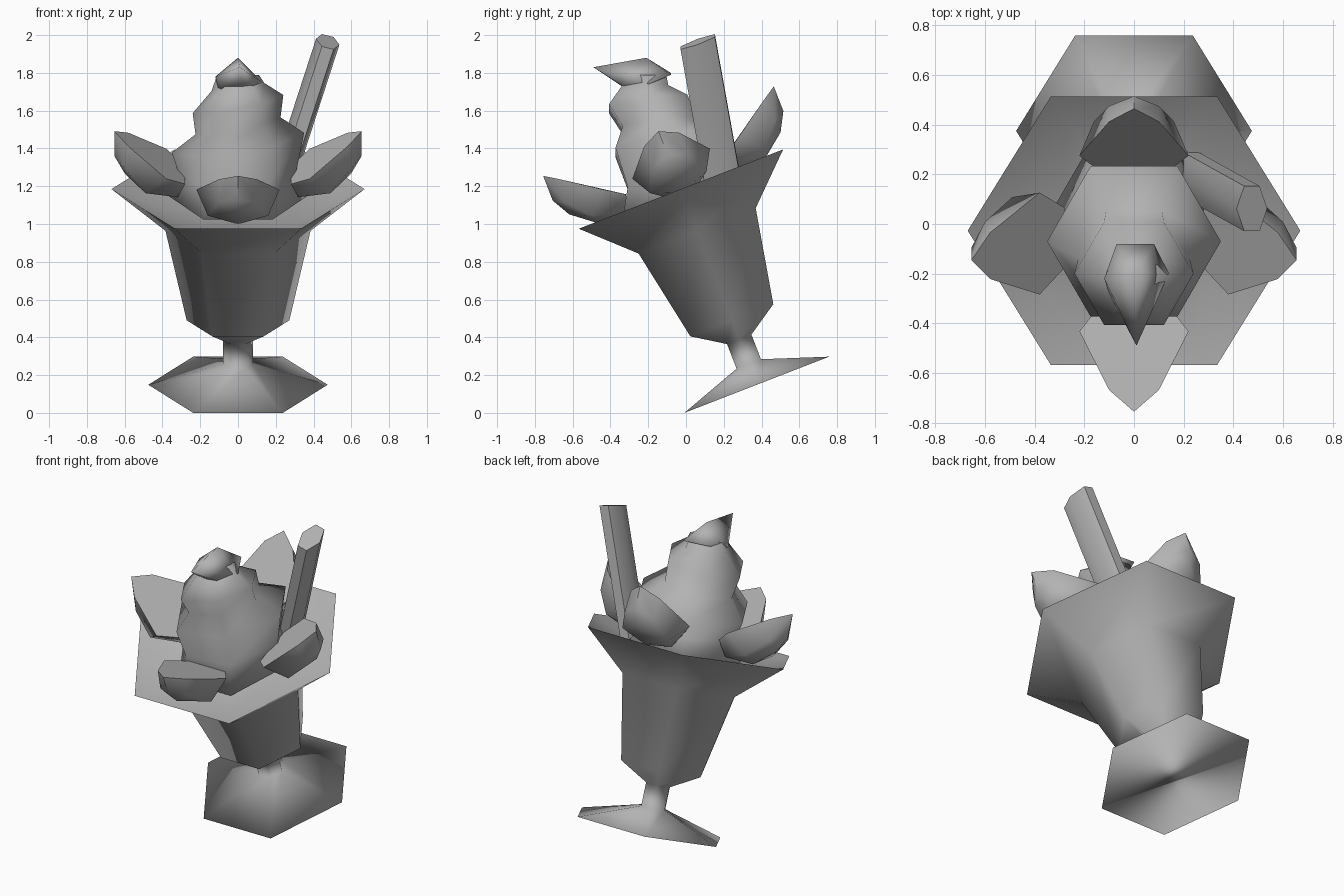
import bpy, bmesh
from math import sin, cos, pi, radians
from mathutils import Matrix, Vector

cube = bpy.data.objects.get("Cube")
if cube:
    bpy.data.objects.remove(cube, do_unlink=True)

# One plain grey for everything
grey = bpy.data.materials.new("plain grey")
grey.use_nodes = True
colour = (0.45, 0.45, 0.45, 1)
grey.diffuse_color = colour
grey.node_tree.nodes["Principled BSDF"].inputs["Base Color"].default_value = colour

# Leaning frame shared by the glass and the fruit
LEAN = Matrix.Translation((0, 0.375, 0.149)) @ Matrix.Rotation(radians(21.2), 4, 'X')
SIDES = 6


def finish(name, bm, matrix=Matrix(), angle=None):
    bmesh.ops.recalc_face_normals(bm, faces=bm.faces)
    bm.transform(matrix)
    mesh = bpy.data.meshes.new(name)
    bm.to_mesh(mesh)
    bm.free()
    mesh.materials.append(grey)
    obj = bpy.data.objects.new(name, mesh)
    bpy.context.collection.objects.link(obj)
    bpy.ops.object.select_all(action='DESELECT')
    obj.select_set(True)
    bpy.context.view_layer.objects.active = obj
    if angle is None:
        bpy.ops.object.shade_smooth()
    else:
        bpy.ops.object.shade_smooth_by_angle(angle=radians(angle))
    return obj


def hexagon(cx, cy, cz, rx, ry, slope_x=0, slope_y=0):
    """Ring of points on a plane that may slope along x and y."""
    pts = []
    for i in range(SIDES):
        a = 2 * pi * i / SIDES
        dx, dy = rx * cos(a), ry * sin(a)
        pts.append((cx + dx, cy + dy, cz + slope_x * dx + slope_y * dy))
    return pts


def loft(rings, cap_start=True, cap_end=True):
    bm = bmesh.new()
    loops = [[bm.verts.new(p) for p in ring] for ring in rings]
    for low, high in zip(loops, loops[1:]):
        for i in range(SIDES):
            j = (i + 1) % SIDES
            bm.faces.new((low[i], low[j], high[j], high[i]))
    if cap_start:
        bm.faces.new(loops[0][::-1])
    if cap_end:
        bm.faces.new(loops[-1])
    return bm


def hull(points):
    bm = bmesh.new()
    for p in points:
        bm.verts.new(p)
    res = bmesh.ops.convex_hull(bm, input=bm.verts)
    loose = {v for v in res["geom_interior"] if isinstance(v, bmesh.types.BMVert)}
    bmesh.ops.delete(bm, geom=list(loose), context='VERTS')
    bmesh.ops.dissolve_limit(bm, angle_limit=radians(2), verts=bm.verts, edges=bm.edges)
    return bm


# Glass: foot, stem, bowl and flared rim as (radius, height)
profile = [(0.475, 0), (0.08, 0.118), (0.08, 0.258),
           (0.272, 0.366), (0.384, 0.874), (0.67, 1.111)]
finish("glass", loft([hexagon(0, 0, h, r, r) for r, h in profile], cap_end=False), LEAN)

# Inside of the rim and the filling that closes the bowl
inside = [(0.67, 1.111), (0.52, 1.06), (0.3, 1.045)]
finish("filling", loft([hexagon(0, 0, h, r, r) for r, h in inside], cap_start=False),
       LEAN, 30)

# Whipped cream swirl: (y, z, radius, slope x, slope y) for each ring
swirl = [(-0.015, 1.15, 0.37, 0, 0.39),
         (-0.04, 1.27, 0.31, 0.05, 0.3),
         (-0.07, 1.43, 0.35, 0.15, 0.17),
         (-0.14, 1.52, 0.225, 0.2, 0.12),
         (-0.2, 1.635, 0.24, 0.2, 0.12),
         (-0.215, 1.725, 0.14, 0.15, 0),
         (-0.2, 1.79, 0.11, 0, 0)]
finish("whipped_cream", loft([hexagon(0, y, z, r, r, sx, sy)
                              for y, z, r, sx, sy in swirl]))

# Curled peak that points forward
finish("cream_peak", hull([(0, -0.21, 1.88), (0.01, -0.49, 1.83), (0.02, -0.34, 1.73),
                           (-0.07, -0.08, 1.8), (0.08, -0.08, 1.79), (-0.12, -0.22, 1.78),
                           (0.14, -0.2, 1.74), (-0.1, -0.28, 1.7), (0.1, -0.28, 1.7)]))

# Halved fruit: (outward, half width, height), flat cut face up, rounded below
half_fruit = [(0.655, 0, 1.44), (0.58, 0.1, 1.392), (0.38, 0.22, 1.255), (0.28, 0.13, 1.19),
              (0.655, 0, 1.3), (0.6, 0.1, 1.27), (0.6, 0, 1.2),
              (0.49, 0.16, 1.15), (0.46, 0, 1.09), (0.32, 0.09, 1.1)]
points = [(x, s * w, h) for x, w, h in half_fruit for s in ((1, -1) if w else (1,))]
for i, side in enumerate(("left", "back", "right", "front")):
    finish(side + "_fruit", hull(points), LEAN @ Matrix.Rotation(i * pi / 2, 4, 'Z'), 55)

# Straw leaning out over the rim
top = Vector((0.475, 0.062, 1.965))
bottom = top - 0.87 * Vector((0.325, -0.18, 1))
finish("straw", loft([hexagon(*p, 0.062, 0.105, -0.25, 0.36) for p in (bottom, top)]),
       angle=65)
